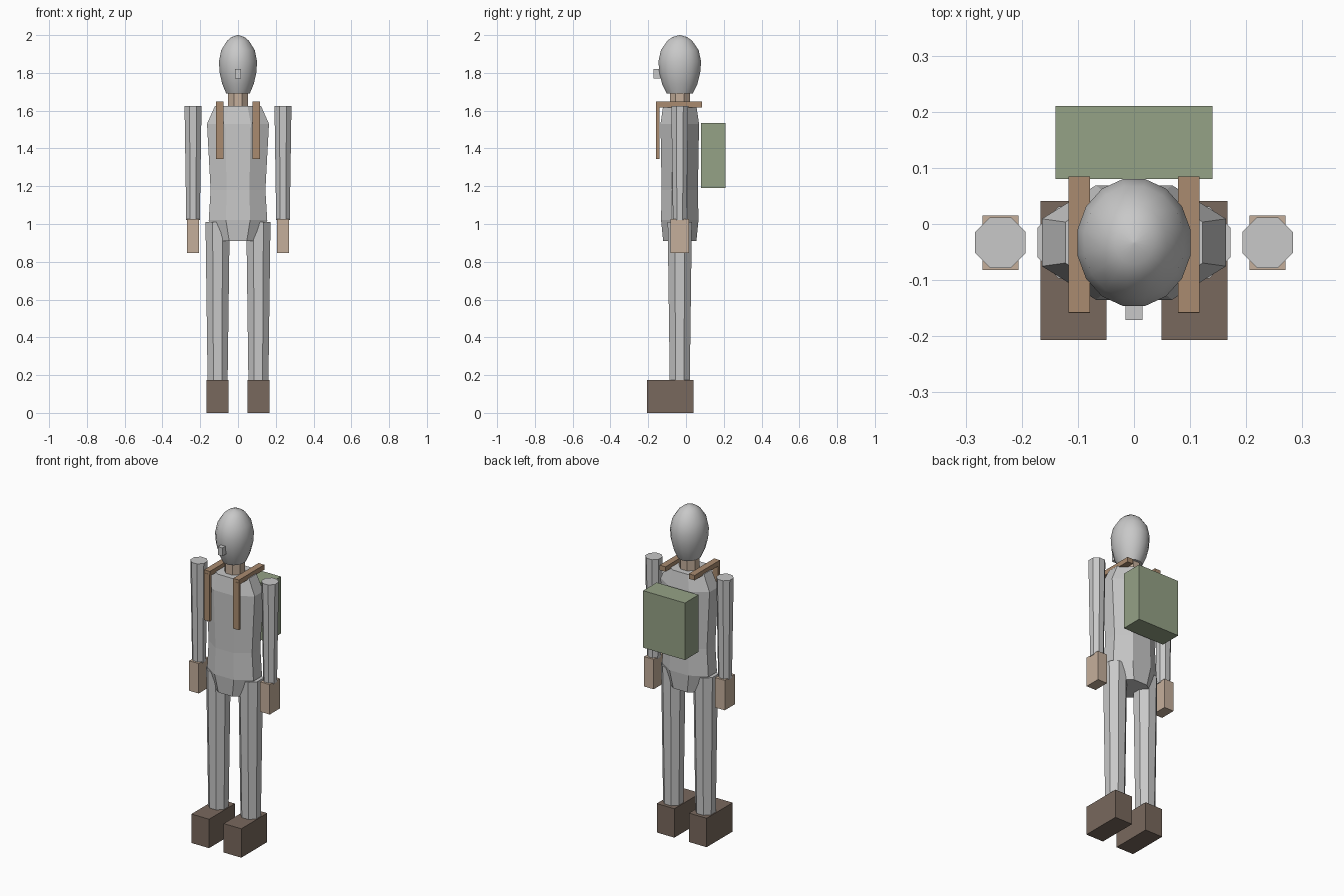
import bpy, bmesh, math

cube = bpy.data.objects.get("Cube")
if cube:
    bpy.data.objects.remove(cube, do_unlink=True)

BODY_Y = -0.033  # depth of the body's centre line


def material(name, rgb):
    m = bpy.data.materials.new(name)
    m.use_nodes = True
    m.diffuse_color = (*rgb, 1)
    m.node_tree.nodes["Principled BSDF"].inputs["Base Color"].default_value = (*rgb, 1)
    return m


GREY = material("light grey", (0.58, 0.58, 0.58))
SKIN = material("skin", (0.56, 0.43, 0.33))
LEATHER = material("strap leather", (0.40, 0.26, 0.16))
BOOT = material("boot brown", (0.19, 0.14, 0.11))
CANVAS = material("canvas green", (0.30, 0.36, 0.24))


def finish(name, bm, mat):
    bmesh.ops.recalc_face_normals(bm, faces=bm.faces)
    mesh = bpy.data.meshes.new(name)
    bm.to_mesh(mesh)
    bm.free()
    mesh.materials.append(mat)
    obj = bpy.data.objects.new(name, mesh)
    bpy.context.collection.objects.link(obj)
    return obj


def box(name, x, y, z, mat):
    """Box from (low, high) pairs on each axis."""
    bm = bmesh.new()
    bmesh.ops.create_cube(bm, size=1)
    for v in bm.verts:
        for i, (lo, hi) in enumerate((x, y, z)):
            v.co[i] = (lo + hi) / 2 + v.co[i] * (hi - lo)
    return finish(name, bm, mat)


def loft(name, rings, mat, x=0, sides=8):
    """Stacked rings of (z, half width, half depth), with flat sides facing the axes."""
    bm = bmesh.new()
    flat = math.cos(math.pi / sides)
    loops = []
    for z, rx, ry in rings:
        angles = [(i + 0.5) * math.tau / sides for i in range(sides)]
        loops.append([bm.verts.new((x + rx / flat * math.cos(a),
                                    BODY_Y + ry / flat * math.sin(a), z)) for a in angles])
    for low, high in zip(loops, loops[1:]):
        for i in range(sides):
            j = (i + 1) % sides
            bm.faces.new((low[i], low[j], high[j], high[i]))
    bm.faces.new(loops[0])
    bm.faces.new(loops[-1])
    return finish(name, bm, mat)


# Head, nose and neck
head = loft("head", [(1.69, 0.062, 0.069), (1.74, 0.083, 0.093), (1.80, 0.097, 0.108),
                     (1.86, 0.101, 0.113), (1.92, 0.089, 0.100), (1.97, 0.058, 0.066),
                     (1.99, 0.034, 0.038), (2.0, 0.002, 0.002)], GREY, sides=16)
bpy.context.view_layer.objects.active = head
head.select_set(True)
bpy.ops.object.shade_smooth_by_angle(angle=math.radians(40))
head.select_set(False)
box("nose", (-0.015, 0.015), (-0.171, -0.12), (1.77, 1.82), GREY)
loft("neck", [(1.60, 0.053, 0.053), (1.72, 0.053, 0.053)], SKIN)

# Torso
loft("torso", [(0.91, 0.112, 0.088), (1.02, 0.155, 0.099), (1.18, 0.145, 0.096),
               (1.53, 0.164, 0.102), (1.625, 0.122, 0.088)], GREY)

# Limbs, boots and straps on both sides
for side, s in (("left", 1), ("right", -1)):
    def span(lo, hi):
        return tuple(sorted((s * lo, s * hi)))

    loft(side + "_arm", [(1.02, 0.036, 0.036), (1.625, 0.045, 0.045)], GREY, x=s * 0.238)
    box(side + "_hand", span(0.206, 0.27), (-0.082, 0.015), (0.846, 1.027), SKIN)
    loft(side + "_leg", [(0.17, 0.053, 0.053), (1.01, 0.064, 0.064)], GREY, x=s * 0.108)
    box(side + "_boot", span(0.049, 0.167), (-0.207, 0.041), (0, 0.175), BOOT)
    box(side + "_shoulder_strap", span(0.078, 0.117), (-0.158, 0.085), (1.618, 1.648), LEATHER)
    box(side + "_chest_strap", span(0.078, 0.117), (-0.159, -0.141), (1.345, 1.63), LEATHER)

# Backpack
box("backpack", (-0.14, 0.14), (0.08, 0.21), (1.19, 1.535), CANVAS)
